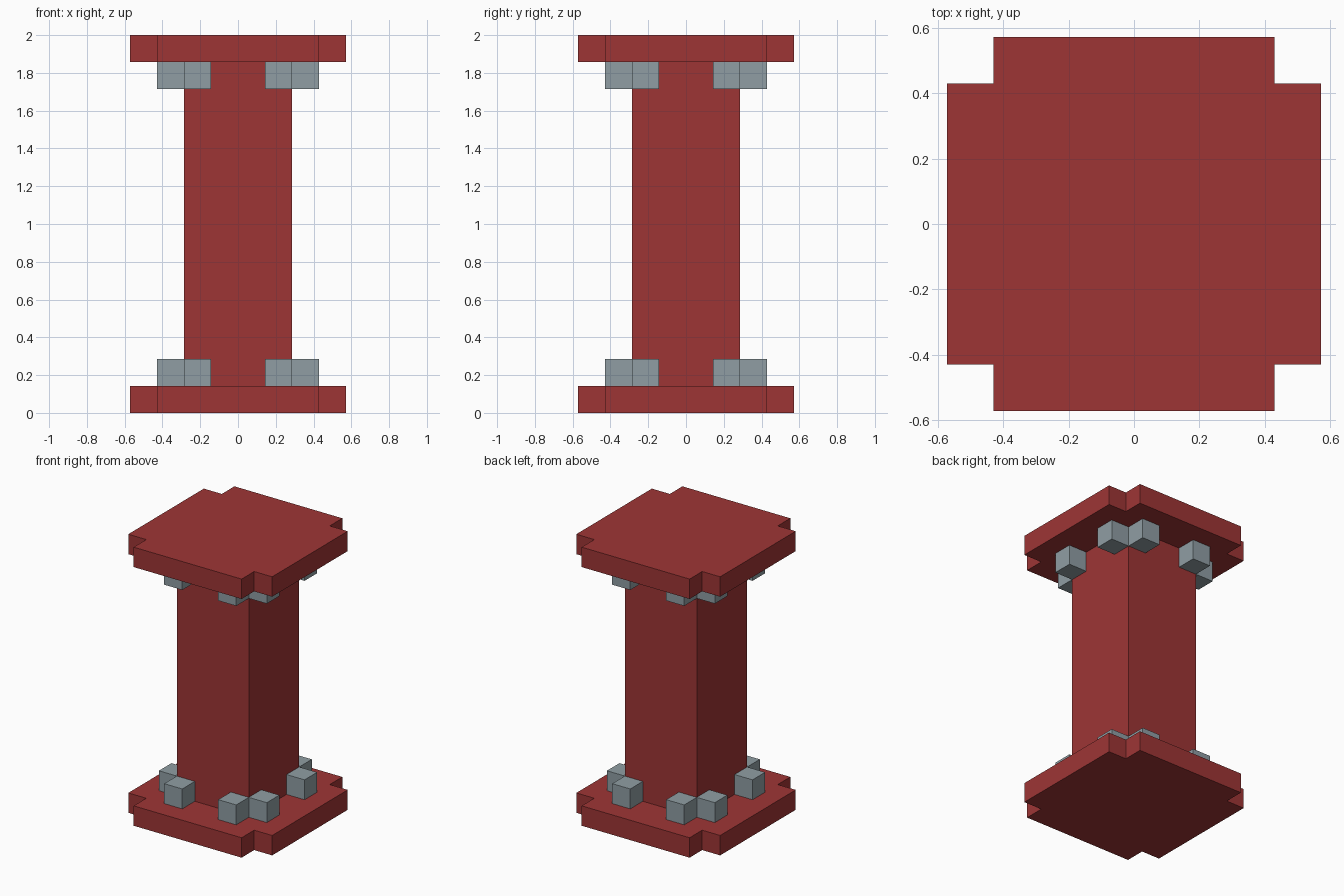
import bpy, bmesh

if "Cube" in bpy.data.objects:
    bpy.data.objects.remove(bpy.data.objects["Cube"])

U = 2 / 14  # the model sits on a 14-unit-high grid


def material(name, srgb):
    m = bpy.data.materials.new(name)
    lin = [((c / 255 + 0.055) / 1.055) ** 2.4 for c in srgb]
    m.diffuse_color = (*lin, 1)
    m.use_nodes = True
    m.node_tree.nodes["Principled BSDF"].inputs["Base Color"].default_value = m.diffuse_color
    return m


RED = material("brick red", (158, 53, 53))
GREY = material("blue grey", (144, 158, 164))


def prism(name, outline, z0, z1, mat):
    """Extrude a flat outline (grid units) from z0 to z1."""
    bm = bmesh.new()
    face = bm.faces.new([bm.verts.new((x * U, y * U, z0 * U)) for x, y in outline])
    ext = bmesh.ops.extrude_face_region(bm, geom=[face])
    top = [v for v in ext["geom"] if isinstance(v, bmesh.types.BMVert)]
    bmesh.ops.translate(bm, vec=(0, 0, (z1 - z0) * U), verts=top)
    bmesh.ops.recalc_face_normals(bm, faces=bm.faces)
    me = bpy.data.meshes.new(name)
    bm.to_mesh(me)
    bm.free()
    me.materials.append(mat)
    ob = bpy.data.objects.new(name, me)
    bpy.context.collection.objects.link(ob)


def rect(x0, x1, y0, y1):
    return [(x0, y0), (x1, y0), (x1, y1), (x0, y1)]


# plates with square notches cut from the corners
notched = [(4, -3), (4, 3), (3, 3), (3, 4), (-3, 4), (-3, 3),
           (-4, 3), (-4, -3), (-3, -3), (-3, -4), (3, -4), (3, -3)]
prism("base_plate", notched, 0, 1, RED)
prism("top_plate", notched, 13, 14, RED)

# square column
prism("column", rect(-2, 2, -2, 2), 1, 13, RED)

# small studs: two on each column side, at both ends
for level, z in (("lower", 1), ("upper", 12)):
    for a in (-2, 1):
        for b in (-3, 2):
            prism(level + "_stud", rect(a, a + 1, b, b + 1), z, z + 1, GREY)
            prism(level + "_stud", rect(b, b + 1, a, a + 1), z, z + 1, GREY)
